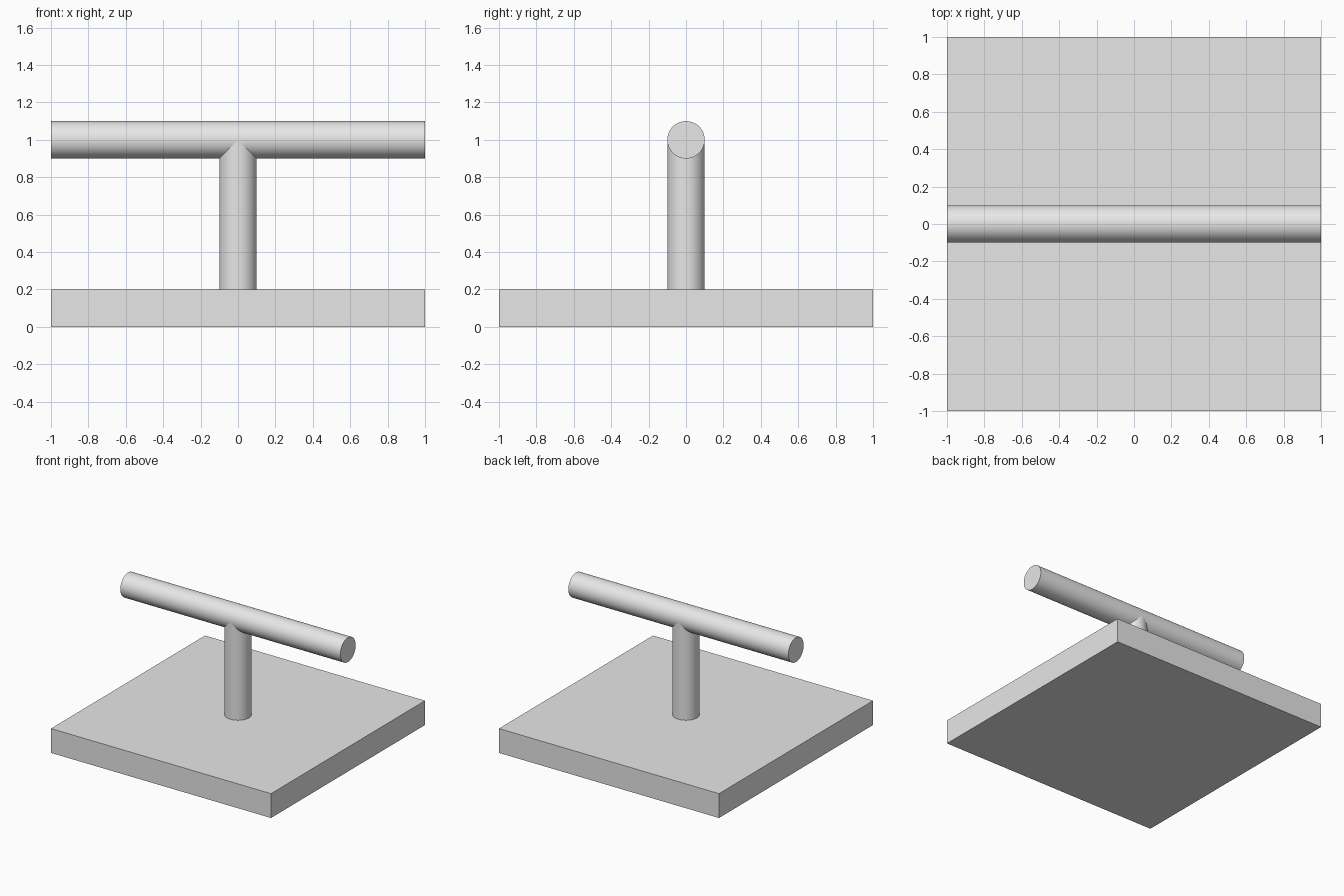
import bpy
import math

cube = bpy.data.objects.get("Cube")
if cube:
    bpy.data.objects.remove(cube, do_unlink=True)

GREY = (0.8, 0.8, 0.8, 1.0)
grey = bpy.data.materials.new("light_grey")
grey.use_nodes = True
grey.diffuse_color = GREY
grey.node_tree.nodes["Principled BSDF"].inputs["Base Color"].default_value = GREY

RADIUS = 0.1


def finish(name):
    """Name the active object and give it the grey material."""
    obj = bpy.context.object
    obj.name = obj.data.name = name
    obj.data.materials.append(grey)
    return obj


def rod(name, length, location, rotation=(0, 0, 0)):
    """Round rod with smooth sides and crisp flat ends."""
    bpy.ops.mesh.primitive_cylinder_add(vertices=64, radius=RADIUS, depth=length,
                                        location=location, rotation=rotation)
    finish(name)
    bpy.ops.object.shade_smooth_by_angle(angle=math.radians(30))


# Square base slab
bpy.ops.mesh.primitive_cube_add(size=2, location=(0, 0, 0.1))
base = finish("base")
base.scale.z = 0.1
bpy.ops.object.transform_apply(location=False, rotation=False, scale=True)

# Upright post, running from the slab to the axis of the crossbar
rod("post", 0.8, (0, 0, 0.6))

# Horizontal crossbar
rod("crossbar", 2, (0, 0, 1), (0, math.pi / 2, 0))
